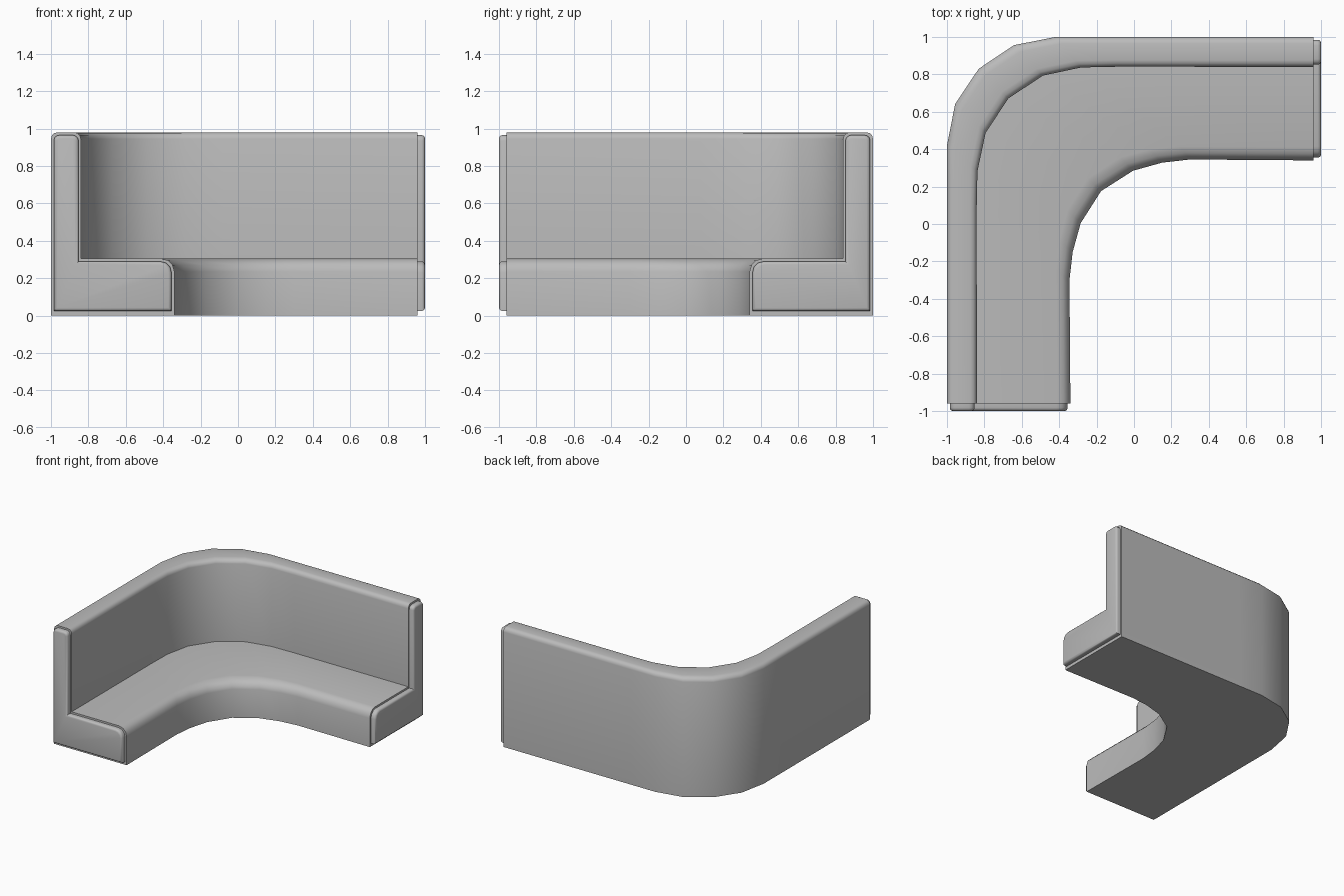
import bpy, bmesh, math
from mathutils import Vector

cube = bpy.data.objects.get("Cube")
if cube:
    bpy.data.objects.remove(cube, do_unlink=True)

grey = bpy.data.materials.new("soft grey")
grey.use_nodes = True
colour = (0.5, 0.5, 0.5, 1)
grey.diffuse_color = colour
grey.node_tree.nodes["Principled BSDF"].inputs["Base Color"].default_value = colour


def rounded(corners, steps=3):
    """Round each (d, z, radius) right-angled corner of a closed outline."""
    out = []
    for i, (d, z, r) in enumerate(corners):
        p = Vector((d, z))
        if r == 0:
            out.append(p)
            continue
        a = (Vector(corners[i - 1][:2]) - p).normalized() * r
        b = (Vector(corners[(i + 1) % len(corners)][:2]) - p).normalized() * r
        for k in range(steps + 1):
            t = math.pi / 2 * k / steps
            out.append(p + a * (1 - math.sin(t)) + b * (1 - math.cos(t)))
    return out


def finish(name, bm):
    bmesh.ops.recalc_face_normals(bm, faces=bm.faces)
    mesh = bpy.data.meshes.new(name)
    bm.to_mesh(mesh)
    bm.free()
    mesh.materials.append(grey)
    obj = bpy.data.objects.new(name, mesh)
    bpy.context.collection.objects.link(obj)
    bpy.ops.object.select_all(action='DESELECT')
    obj.select_set(True)
    bpy.context.view_layer.objects.active = obj
    bpy.ops.object.shade_smooth_by_angle(angle=math.radians(40))
    return obj


def swap(p):
    """Reflect across the diagonal of the corner."""
    return (-p[1], -p[0])


# Rails along the back and the seat front, mirrored about the diagonal
WIDTH = 0.66
half = [((-1, -0.96), (-0.34, -0.96)),
        ((-1, 0.2), (-0.345, -0.3)),
        ((-1, 0.42), (-0.328, -0.15)),
        ((-0.956, 0.642), (-0.285, 0.005))]
middle = [((-0.83, 0.83), (-0.176, 0.176))]
stations = half + middle + [(swap(a), swap(b)) for a, b in reversed(half)]

# Bench body: L-shaped section swept around the corner
section = rounded([(0, 0, 0), (0, 0.98, 0.035), (0.16, 0.98, 0.035),
                   (0.16, 0.305, 0), (WIDTH, 0.305, 0.07), (WIDTH, 0, 0)])
bm = bmesh.new()
rings = []
for back, front in stations:
    back, front = Vector(back), Vector(front)
    rings.append([bm.verts.new((*back.lerp(front, p.x / WIDTH), p.y)) for p in section])
n = len(section)
for r0, r1 in zip(rings, rings[1:]):
    for i in range(n):
        j = (i + 1) % n
        bm.faces.new((r0[i], r0[j], r1[j], r1[i]))
bm.faces.new(rings[0])
bm.faces.new(rings[-1])
finish("bench_body", bm)

# End panels: slightly smaller L-shaped pads with softened rims
pad = rounded([(0.015, 0.025, 0), (0.015, 0.965, 0.03), (0.148, 0.965, 0.03),
               (0.148, 0.29, 0), (0.645, 0.29, 0.06), (0.645, 0.025, 0)])


def end_panel(name, mirrored):
    bm = bmesh.new()
    rim = [bm.verts.new((p.x - 1, -0.955, p.y)) for p in pad]
    face = bm.faces.new(rim)
    new = bmesh.ops.extrude_face_region(bm, geom=[face], use_keep_orig=True)["geom"]
    outer = [g for g in new if isinstance(g, bmesh.types.BMFace)][0]
    bmesh.ops.translate(bm, verts=outer.verts, vec=(0, -0.045, 0))
    bmesh.ops.bevel(bm, geom=list(outer.edges), offset=0.018, segments=3,
                    profile=0.5, affect='EDGES')
    if mirrored:
        for v in bm.verts:
            v.co.x, v.co.y = swap(v.co)
    finish(name, bm)


end_panel("front_end_panel", False)
end_panel("left_end_panel", True)
